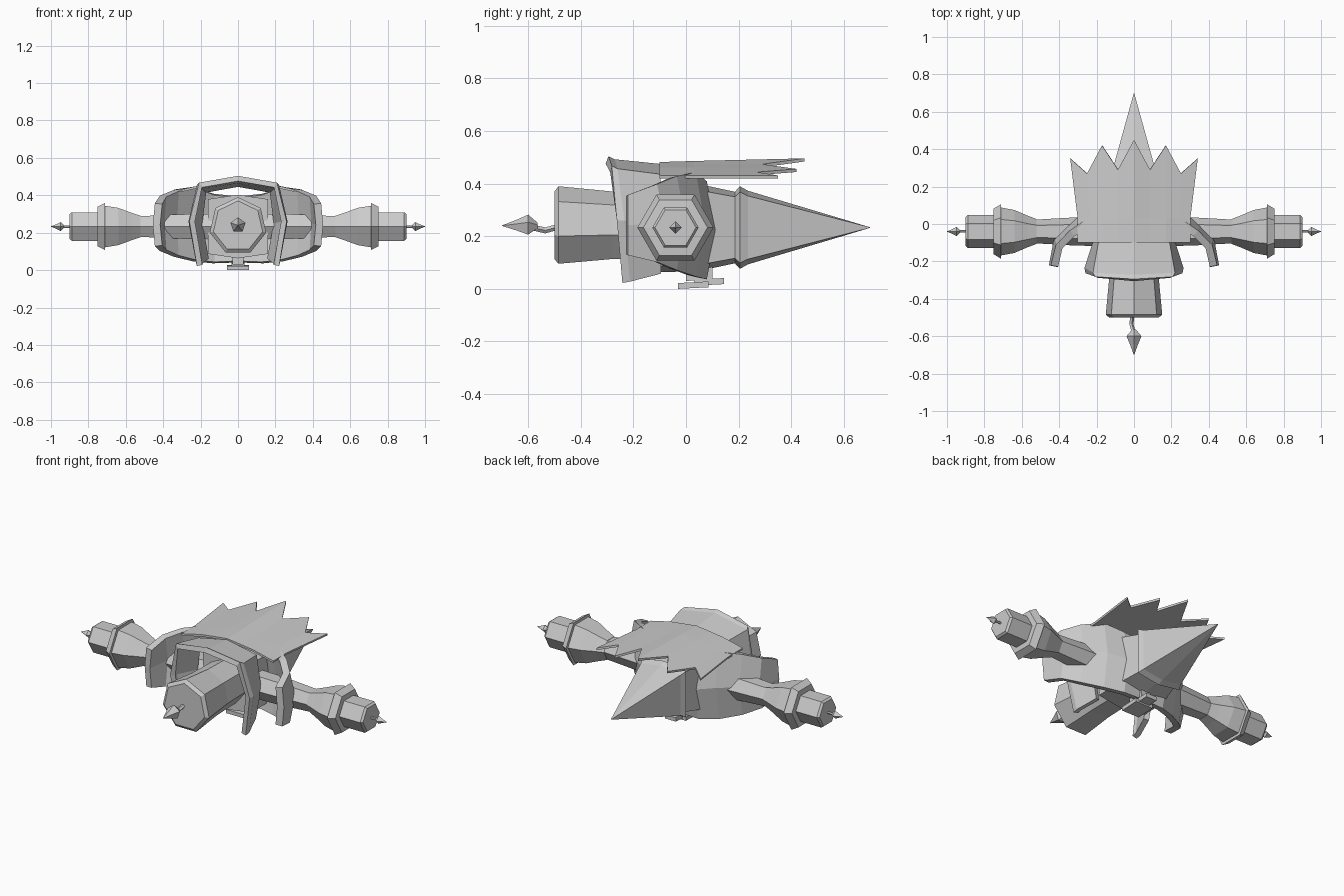
import bpy, bmesh, math
from mathutils import Vector, Matrix

if "Cube" in bpy.data.objects:
    bpy.data.objects.remove(bpy.data.objects["Cube"])

def finish(name, bm, thick=0, offset=0):
    bmesh.ops.recalc_face_normals(bm, faces=bm.faces)
    me = bpy.data.meshes.new(name)
    bm.to_mesh(me)
    bm.free()
    ob = bpy.data.objects.new(name, me)
    bpy.context.collection.objects.link(ob)
    if thick:
        m = ob.modifiers.new("thickness", 'SOLIDIFY')
        m.thickness, m.offset = thick, offset
    return ob

def loft(name, rows, closed=True, thick=0, offset=0):
    """Skin rows of points; closed rows get end caps."""
    bm = bmesh.new()
    vs = [[bm.verts.new(p) for p in r] for r in rows]
    n = len(rows[0])
    for a, b in zip(vs, vs[1:]):
        for i in range(n if closed else n - 1):
            j = (i + 1) % n
            bm.faces.new((a[i], a[j], b[j], b[i]))
    if closed:
        bm.faces.new(vs[0])
        bm.faces.new(vs[-1])
    bmesh.ops.remove_doubles(bm, verts=bm.verts, dist=1e-5)
    return finish(name, bm, thick, offset)

def ring(axis, pos, r, n, c=(0, 0), start=0):
    """Regular polygon across the x or y axis; c is the centre in the other two axes."""
    out = []
    for i in range(n):
        a = start + 2 * math.pi * i / n
        u, v = c[0] + r * math.cos(a), c[1] + r * math.sin(a)
        out.append((pos, u, v) if axis == 'x' else (u, pos, v))
    return out

def mirror_row(half):
    """half runs from the centre line outward."""
    return [(-x, y, z) for x, y, z in half[:0:-1]] + list(half)

UP = math.pi / 2

# head: seven-sided candle
loft("head", [ring('y', y, r, 7, (0, .235), UP) for y, r in
     ((-.5, .135), (-.485, .155), (-.28, .135), (-.05, .13))])
loft("head_wick", [ring('y', y, .012, 5, (x, z)) for y, x, z in
     ((-.49, -.01, .235), (-.535, -.015, .222), (-.59, 0, .235))])
loft("head_flame", [ring('y', y, r, 5, (0, .24), UP) for y, r in
     ((-.565, .012), (-.6, .042), (-.645, .022), (-.7, .001))])

# torso and pointed tail share a tall six-sided section
def section(y, w, h, zc=.233):
    return [(0, y, zc + h), (w, y, zc + h * .86), (w, y, zc - h * .86),
            (0, y, zc - h), (-w, y, zc - h * .86), (-w, y, zc + h * .86)]
loft("torso", [section(-.1, .16, .17), section(.05, .16, .165), section(.19, .125, .135)])
loft("tail_spike", [section(.185, .125, .135), section(.205, .145, .157),
     section(.235, .13, .14), section(.7, .001, .001)])

# hood: open-bottomed visor around the head
front = mirror_row([(0, -.3, .49), (.2, -.285, .455), (.245, -.26, .26), (.205, -.24, .025)])
band = mirror_row([(0, -.275, .478), (.208, -.262, .447), (.25, -.235, .26), (.207, -.215, .03)])
back = mirror_row([(0, -.1, .46), (.18, -.1, .425), (.205, -.1, .25), (.17, -.1, .06)])
loft("hood", [front, band, back], False, .03, 0)

# collar: curved shell sweeping forward on both sides
cols = [(0, .06, .045, .39), (.13, .06, .04, .405), (.23, .02, .05, .44),
        (.33, -.05, .075, .425), (.4, -.12, .105, .395), (.425, -.225, .13, .355)]
low = mirror_row([(x, y, a) for x, y, a, b in cols])
mid = mirror_row([(x * 1.025, y + .035 * (x < .42), (a + b) / 2) for x, y, a, b in cols])
top = mirror_row([(x, y, b) for x, y, a, b in cols])
loft("collar", [low, mid, top], False, .04, 0)

# cape: ridged sheet with a jagged rear edge
fr = mirror_row([(0, -.1, .476), (.085, -.1, .466), (.17, -.1, .455), (.235, -.1, .44), (.3, -.1, .425)])
md = mirror_row([(0, .03, .48), (.085, .03, .468), (.17, .03, .455), (.235, .03, .44), (.3, .03, .425)])
rr = mirror_row([(0, .45, .49), (.085, .29, .468), (.17, .42, .45), (.25, .27, .438), (.34, .35, .425)])
loft("cape", [fr, md, rr], False, .012, 0)

# arms: six-sided bell holders with candles and flames
c = (-.04, .233)
for s, side in ((-1, "left"), (1, "right")):
    def tube(part, prof, n=6):
        loft(f"{side}_{part}", [ring('x', s * x, r, n, c) for x, r in prof])
    tube("arm", ((.1, .08), (.32, .075), (.55, .062)))
    tube("holder", ((.52, .066), (.57, .085), (.64, .115), (.71, .128),
                    (.712, .145), (.75, .122), (.752, .09)))
    tube("candle", ((.74, .088), (.888, .088), (.9, .078)))
    tube("wick", ((.895, .007), (.945, .007)), 5)
    tube("flame", ((.93, .006), (.948, .024), (.972, .012), (1, .001)), 4)

# belly buckle: small tilted plates under the torso
for name, w, y0, y1, z0, z1 in (("buckle", .058, -.03, .085, .0, .022),
                                ("buckle_tongue", .035, .03, .145, .012, .035),
                                ("buckle_mount", .03, 0, .1, .03, .1)):
    loft(name, [[(x, y, z) for y, z in ((y0, z0), (y1, z0 + .006), (y1, z1 + .006), (y0, z1))]
                for x in (-w, w)])
